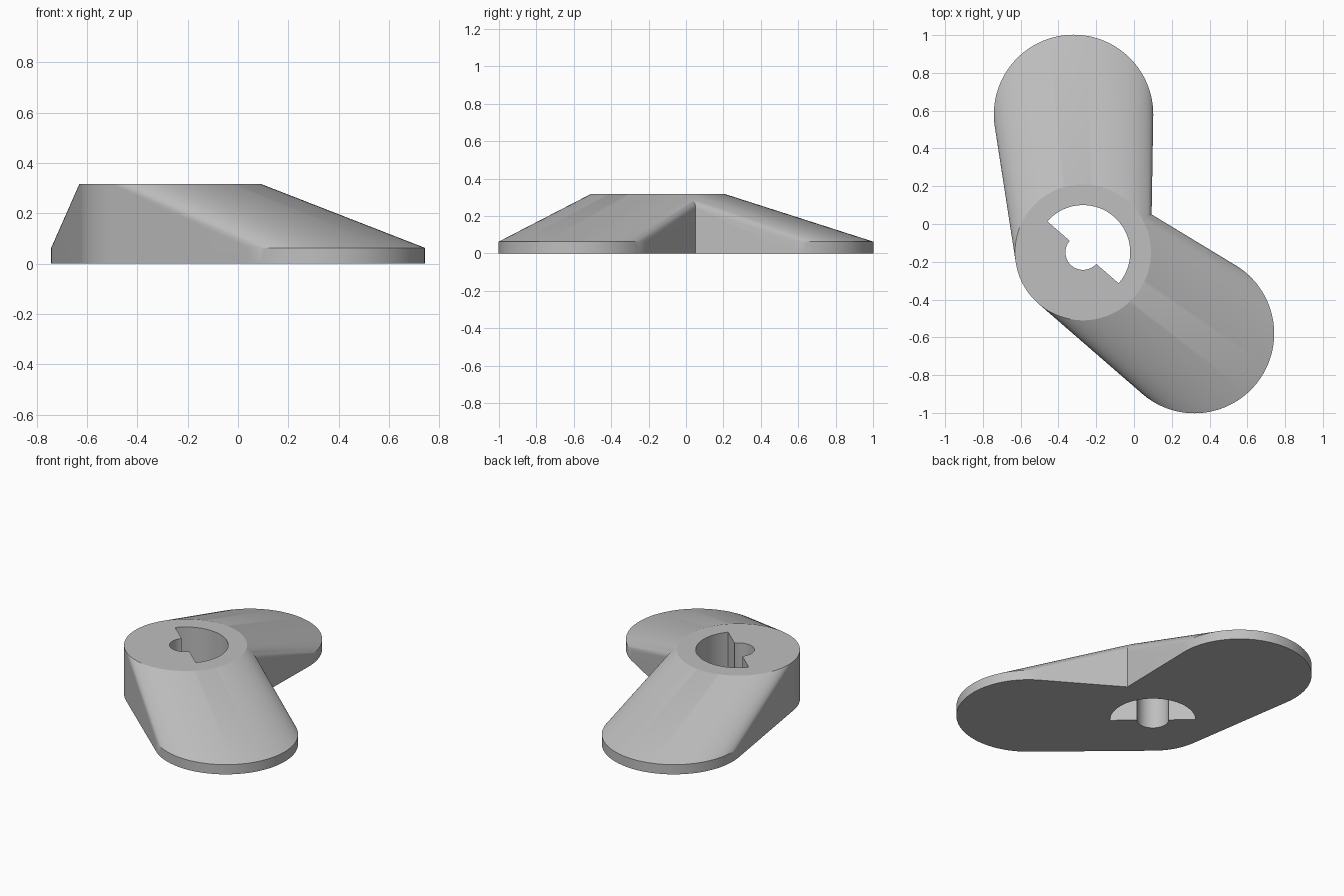
import bpy
import bmesh
from math import cos, sin, pi, radians

cube = bpy.data.objects.get("Cube")
if cube:
    bpy.data.objects.remove(cube, do_unlink=True)

HUB = (-0.27, -0.15)
LOBE = (0.32, 0.58)
SEGMENTS = 120

grey = bpy.data.materials.new("plain grey")
grey.use_nodes = True
colour = (0.52, 0.52, 0.52, 1)
grey.diffuse_color = colour
grey.node_tree.nodes["Principled BSDF"].inputs["Base Color"].default_value = colour


def arc(centre, radius, start, end, count):
    """Points along an arc, without the last one."""
    angles = [start + (end - start) * i / count for i in range(count)]
    return [(centre[0] + radius * cos(a), centre[1] + radius * sin(a)) for a in angles]


def make_object(name, bm):
    bmesh.ops.recalc_face_normals(bm, faces=bm.faces)
    mesh = bpy.data.meshes.new(name)
    bm.to_mesh(mesh)
    bm.free()
    mesh.materials.append(grey)
    obj = bpy.data.objects.new(name, mesh)
    bpy.context.collection.objects.link(obj)
    return obj


def make_arm(name, lobe):
    """Convex skin around the tall hub and a thin round lobe."""
    bm = bmesh.new()
    for centre, radius, height in ((HUB, 0.36, 0.317), (lobe, 0.422, 0.063)):
        for x, y in arc(centre, radius, 0, 2 * pi, SEGMENTS):
            bm.verts.new((x, y, 0))
            bm.verts.new((x, y, height))
    hull = bmesh.ops.convex_hull(bm, input=bm.verts[:])
    spare = {v for v in hull["geom_interior"] + hull["geom_unused"]
             if isinstance(v, bmesh.types.BMVert)}
    bmesh.ops.delete(bm, geom=list(spare), context="VERTS")
    bmesh.ops.dissolve_limit(bm, angle_limit=radians(0.1), verts=bm.verts[:], edges=bm.edges[:])
    return make_object(name, bm)


def apply_boolean(target, tool, operation):
    mod = target.modifiers.new(operation.lower(), "BOOLEAN")
    mod.operation = operation
    mod.solver = "EXACT"
    mod.object = tool
    bpy.context.view_layer.objects.active = target
    bpy.ops.object.modifier_apply(modifier=mod.name)
    bpy.data.objects.remove(tool, do_unlink=True)


# Two sloping arms sharing one hub
body = make_arm("two_arm_body", (-LOBE[0], LOBE[1]))
apply_boolean(body, make_arm("front_arm", (LOBE[0], -LOBE[1])), "UNION")

# Keyed shaft hole: a wide half circle joined to a narrow half circle
turn = radians(-41)
outline = arc(HUB, 0.25, turn, turn + pi, 60) + [(HUB[0] - 0.25 * cos(turn), HUB[1] - 0.25 * sin(turn))]
outline += arc(HUB, 0.093, turn + pi, turn + 2 * pi, 36)
outline.append((HUB[0] + 0.093 * cos(turn), HUB[1] + 0.093 * sin(turn)))
bm = bmesh.new()
face = bm.faces.new([bm.verts.new((x, y, -0.1)) for x, y in outline])
top = bmesh.ops.extrude_face_region(bm, geom=[face])
bmesh.ops.translate(bm, vec=(0, 0, 0.6),
                    verts=[v for v in top["geom"] if isinstance(v, bmesh.types.BMVert)])
cutter = make_object("shaft_hole_cutter", bm)
cutter.hide_render = True
apply_boolean(body, cutter, "DIFFERENCE")

# Smooth round walls, crisp rims
for obj in bpy.context.selected_objects:
    obj.select_set(False)
body.select_set(True)
bpy.context.view_layer.objects.active = body
bpy.ops.object.shade_smooth_by_angle(angle=radians(18))
